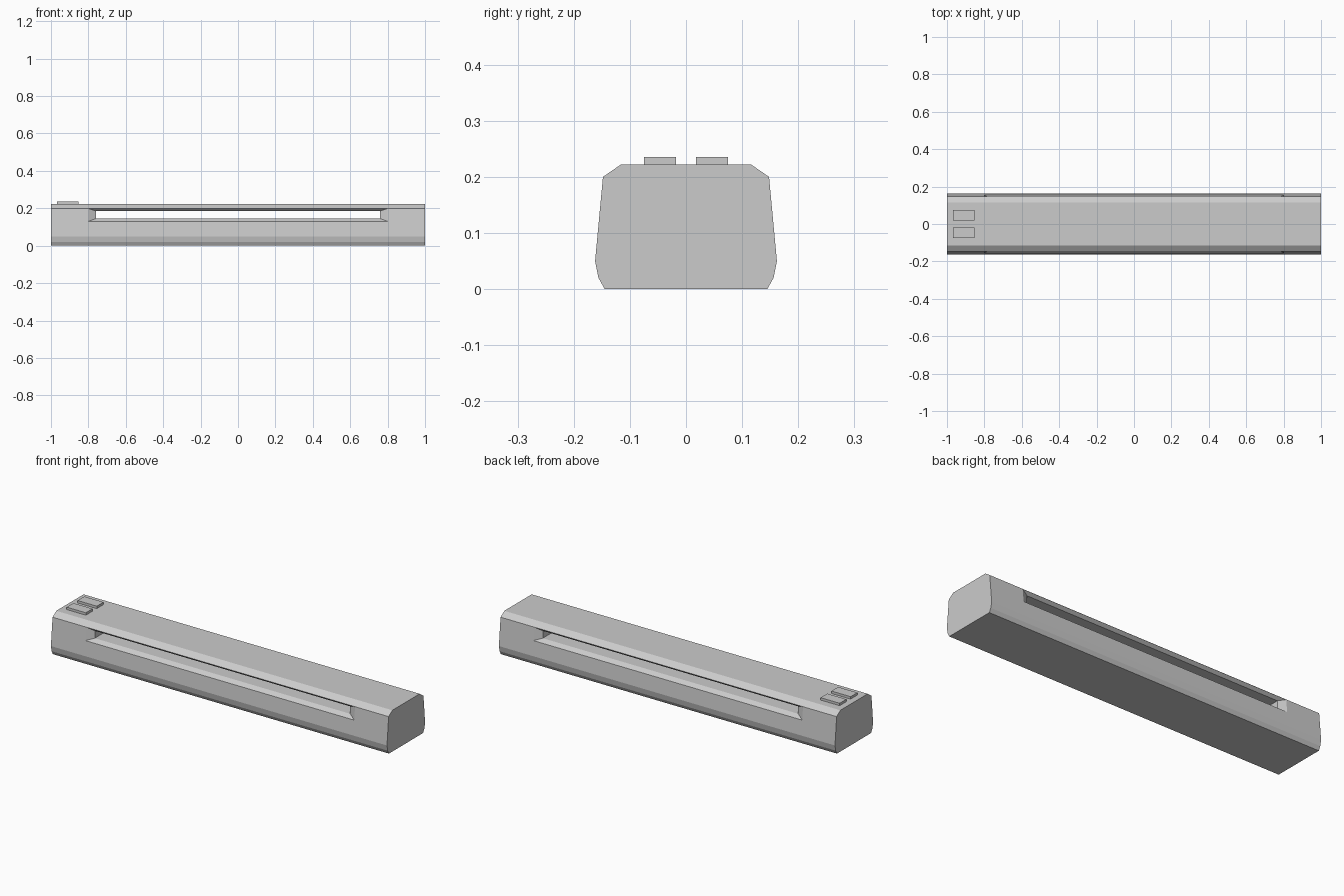
import bpy
import bmesh

cube = bpy.data.objects.get("Cube")
if cube:
    bpy.data.objects.remove(cube, do_unlink=True)

grey = bpy.data.materials.new("plain grey")
grey.use_nodes = True
grey.diffuse_color = (0.6, 0.6, 0.6, 1)
grey.node_tree.nodes["Principled BSDF"].inputs["Base Color"].default_value = (0.6, 0.6, 0.6, 1)


def loft(name, rings):
    """Join equal-sized rings of points into a closed solid."""
    bm = bmesh.new()
    loops = [[bm.verts.new(p) for p in ring] for ring in rings]
    n = len(loops[0])
    for a, b in zip(loops, loops[1:]):
        for i in range(n):
            j = (i + 1) % n
            bm.faces.new((a[i], a[j], b[j], b[i]))
    bm.faces.new(loops[0])
    bm.faces.new(loops[-1])
    bmesh.ops.recalc_face_normals(bm, faces=bm.faces[:])
    mesh = bpy.data.meshes.new(name)
    bm.to_mesh(mesh)
    bm.free()
    mesh.materials.append(grey)
    obj = bpy.data.objects.new(name, mesh)
    bpy.context.collection.objects.link(obj)
    return obj


def slot_ring(y_low, y_high, half, low, high):
    return [(-half, y_low, low), (half, y_low, low),
            (half, y_high, high), (-half, y_high, high)]


# Long housing, mirrored half profile swept along x
half = [(0.145, 0), (0.156, 0.02), (0.162, 0.05), (0.148, 0.20), (0.116, 0.222)]
profile = half + [(-y, z) for y, z in reversed(half)]
housing = loft("housing", [[(x, y, z) for y, z in profile] for x in (-1, 1)])

# Through slot with flared mouths on both sides
mouth = (0.80, 0.13, 0.199)
throat = (0.76, 0.145, 0.185)
cutter = loft("slot_cutter", [
    slot_ring(-0.2, -0.2, *mouth),
    slot_ring(-0.1545, -0.1481, *mouth),
    slot_ring(-0.132, -0.132, *throat),
    slot_ring(0.132, 0.132, *throat),
    slot_ring(0.1545, 0.1481, *mouth),
    slot_ring(0.2, 0.2, *mouth),
])
cutter.hide_render = True

cut = housing.modifiers.new("slot", 'BOOLEAN')
cut.operation = 'DIFFERENCE'
cut.solver = 'EXACT'
cut.object = cutter
bpy.context.view_layer.update()
cut_mesh = bpy.data.meshes.new_from_object(
    housing.evaluated_get(bpy.context.evaluated_depsgraph_get()))
housing.modifiers.clear()
housing.data = cut_mesh
bpy.data.objects.remove(cutter, do_unlink=True)

# Two raised buttons on the right end
for side, name in ((-1, "front_button"), (1, "back_button")):
    y0, y1 = side * 0.018, side * 0.075
    loft(name, [[(-0.967, y0, z), (-0.853, y0, z), (-0.853, y1, z), (-0.967, y1, z)]
                for z in (0.221, 0.235)])
